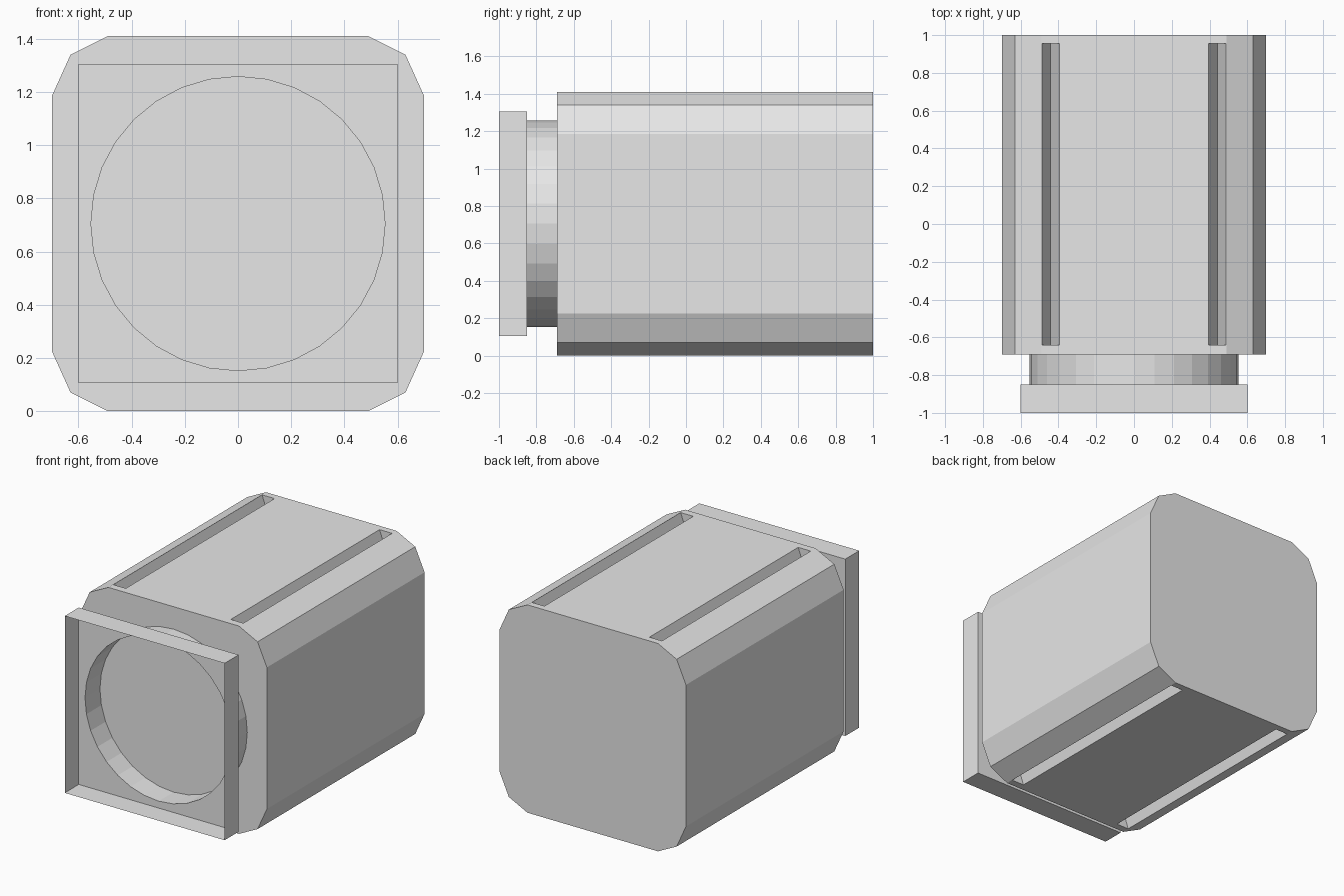
import bpy, bmesh, math

cube = bpy.data.objects.get("Cube")
if cube:
    bpy.data.objects.remove(cube, do_unlink=True)

MID = 0.705                      # height of the long axis
Y_FRONT, Y_PLATE, Y_BODY, Y_BACK = -1.0, -0.85, -0.69, 1.0

grey = bpy.data.materials.new("plain grey")
grey.use_nodes = True
colour = (0.8, 0.8, 0.8, 1)
grey.diffuse_color = colour
grey.node_tree.nodes["Principled BSDF"].inputs["Base Color"].default_value = colour


def loft(name, rings, caps):
    """Skin a series of equal-length rings, optionally closing both ends."""
    bm = bmesh.new()
    loops = [[bm.verts.new(p) for p in ring] for ring in rings]
    n = len(loops[0])
    for a, b in zip(loops, loops[1:]):
        for i in range(n):
            j = (i + 1) % n
            bm.faces.new((a[i], a[j], b[j], b[i]))
    if caps:
        bm.faces.new(loops[0])
        bm.faces.new(loops[-1])
        bmesh.ops.recalc_face_normals(bm, faces=bm.faces)
    mesh = bpy.data.meshes.new(name)
    bm.to_mesh(mesh)
    bm.free()
    mesh.materials.append(grey)
    obj = bpy.data.objects.new(name, mesh)
    bpy.context.collection.objects.link(obj)
    return obj


def prism(name, outline, y0, y1):
    return loft(name, [[(x, y, z) for x, z in outline] for y in (y0, y1)], True)


# Body: one chamfered corner mirrored to all four
corner = [(0.70, 0.48), (0.63, 0.635), (0.49, 0.705)]
half = corner + [(-x, z) for x, z in reversed(corner)]
outline = half + [(-x, -z) for x, z in half]
body = prism("body", [(x, z + MID) for x, z in outline], Y_BODY, Y_BACK)

# V-shaped grooves along the top and bottom
WIDTH, DEPTH = 0.047, 0.13
for side in (-1, 1):
    for up in (-1, 1):
        x, z = side * 0.441, MID * up
        vee = [(x - WIDTH, z + 0.05 * up), (x - WIDTH, z), (x, z - DEPTH * up),
               (x + WIDTH, z), (x + WIDTH, z + 0.05 * up)]
        cutter = prism("groove_cutter", [(a, b + MID) for a, b in vee], -0.64, 0.955)
        cutter.hide_render = True
        mod = body.modifiers.new("groove", 'BOOLEAN')
        mod.operation, mod.solver, mod.object = 'DIFFERENCE', 'EXACT', cutter
        bpy.context.view_layer.objects.active = body
        bpy.ops.object.modifier_apply(modifier=mod.name)
        bpy.data.objects.remove(cutter, do_unlink=True)

# Thin square frame, back plate with a round hole, and collar in one sheet
directions = [(math.cos(i * math.tau / 32), math.sin(i * math.tau / 32)) for i in range(32)]
circle = [(0.553 * c, 0.553 * s) for c, s in directions]
square = [(0.6 * c / max(abs(c), abs(s)), 0.6 * s / max(abs(c), abs(s))) for c, s in directions]


def ring(points, y):
    return [(x, y, z + MID) for x, z in points]


loft("frame", [ring(square, Y_FRONT), ring(square, Y_PLATE)], False)
loft("frame_plate", [ring(square, Y_PLATE), ring(circle, Y_PLATE)], False)
loft("collar", [ring(circle, Y_PLATE), ring(circle, Y_BODY)], False)
